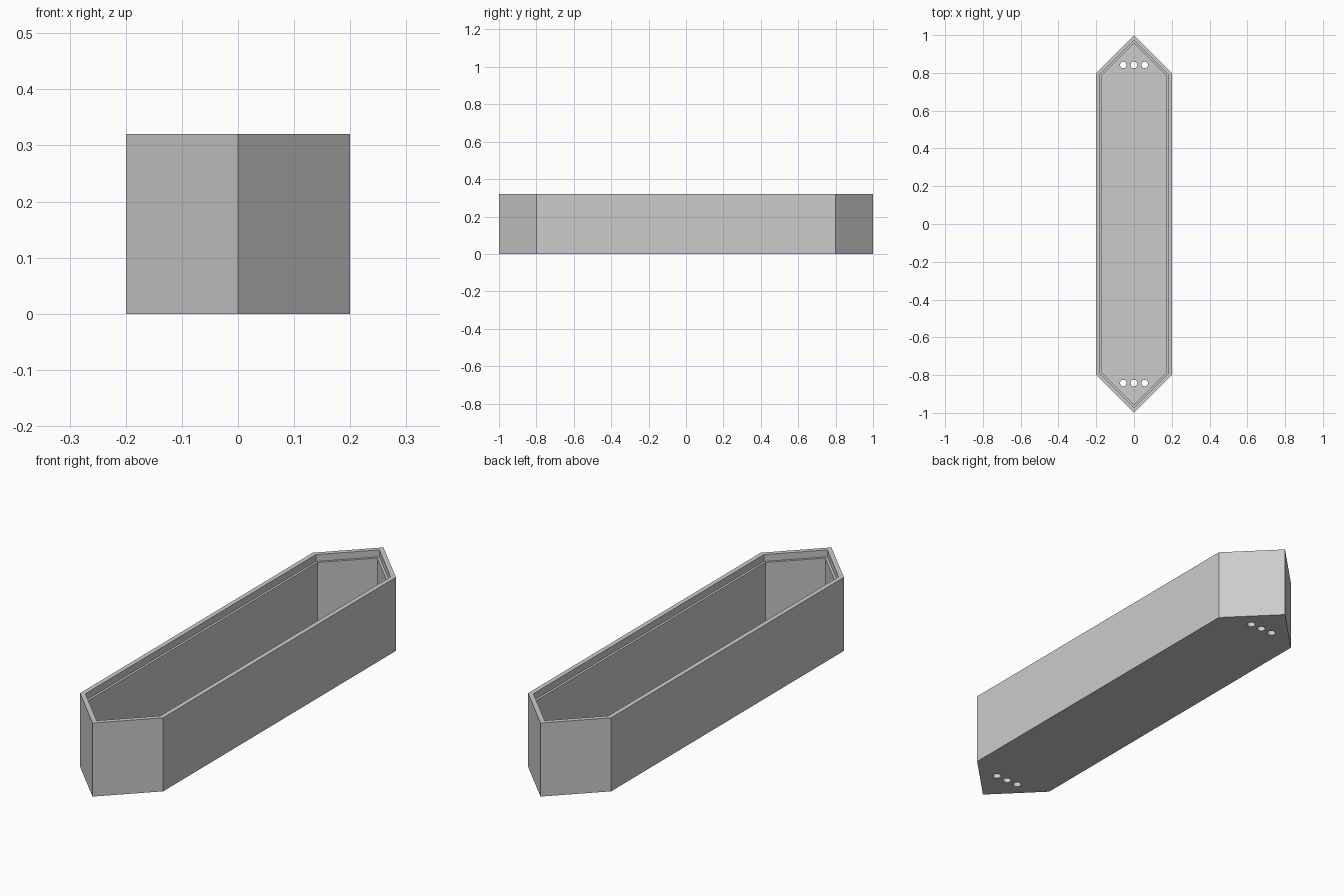
import bpy, bmesh
from math import sqrt

cube = bpy.data.objects.get("Cube")
if cube:
    bpy.data.objects.remove(cube, do_unlink=True)

HALF_W, HALF_L, HEIGHT = 0.2, 1.0, 0.32
FLOOR = 0.03

grey = bpy.data.materials.new("light grey")
grey.use_nodes = True
colour = (0.6, 0.6, 0.6, 1)
grey.diffuse_color = colour
grey.node_tree.nodes["Principled BSDF"].inputs["Base Color"].default_value = colour


def outline(inset):
    """Pointed-end plan with 45 degree noses, moved inwards by an even wall width."""
    tip = HALF_L - inset * sqrt(2)
    w = HALF_W - inset
    s = tip - w
    return [(0, -tip), (w, -s), (w, s), (0, tip), (-w, s), (-w, -s)]


# Trough: outer wall, rim, lid ledge, inner wall and floor as one closed loft
section = [(0, 0), (0, HEIGHT), (0.02, HEIGHT), (0.02, 0.29), (0.03, 0.29), (0.03, FLOOR)]
bm = bmesh.new()
rings = [[bm.verts.new((x, y, z)) for x, y in outline(inset)] for inset, z in section]
for a, b in zip(rings, rings[1:]):
    for i in range(6):
        j = (i + 1) % 6
        bm.faces.new((a[i], a[j], b[j], b[i]))
bm.faces.new(rings[0][::-1])
bm.faces.new(rings[-1])
bmesh.ops.recalc_face_normals(bm, faces=bm.faces)
mesh = bpy.data.meshes.new("planter_trough")
bm.to_mesh(mesh)
bm.free()
mesh.materials.append(grey)
trough = bpy.data.objects.new("planter_trough", mesh)
bpy.context.collection.objects.link(trough)

# Drain holes: three through the floor near each end
cutters = []
for y in (-0.842, 0.842):
    for x in (-0.056, 0, 0.056):
        bpy.ops.mesh.primitive_cylinder_add(vertices=32, radius=0.0175, depth=0.1, location=(x, y, FLOOR / 2))
        cutter = bpy.context.object
        cutter.name = "drain_hole_cutter"
        cutter.hide_render = True
        cutter.data.materials.append(grey)
        cutters.append(cutter)
        cut = trough.modifiers.new("drain_hole", "BOOLEAN")
        cut.operation = "DIFFERENCE"
        cut.solver = "EXACT"
        cut.object = cutter

# Apply the cuts and remove the cutters
bpy.ops.object.select_all(action="DESELECT")
trough.select_set(True)
bpy.context.view_layer.objects.active = trough
for name in [m.name for m in trough.modifiers]:
    bpy.ops.object.modifier_apply(modifier=name)
for cutter in cutters:
    bpy.data.objects.remove(cutter, do_unlink=True)
bpy.ops.object.shade_smooth_by_angle()
